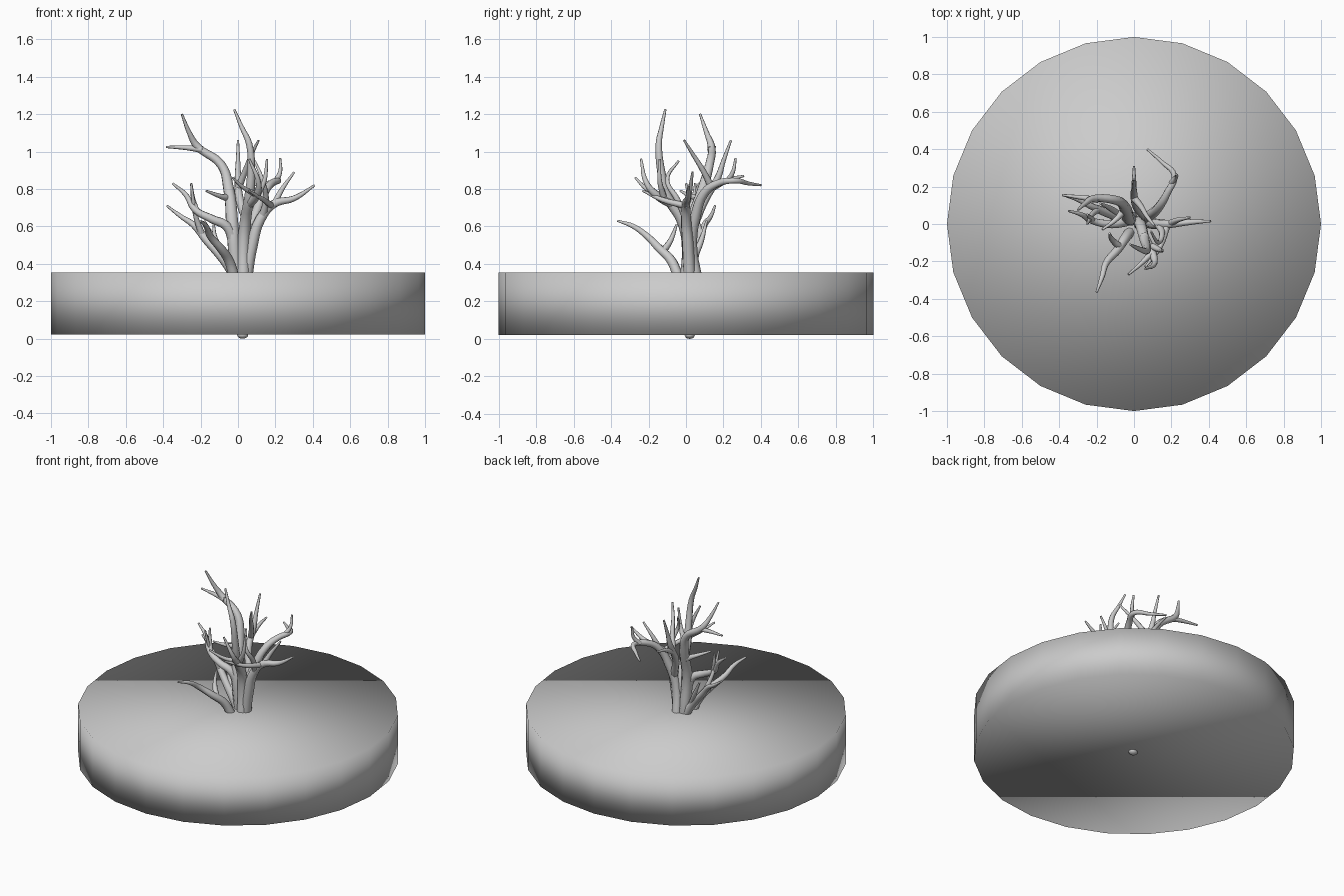
import bpy, math

# Round slab, 24 sides, softly shaded over its rim
bpy.ops.mesh.primitive_cylinder_add(vertices=24, radius=1.0, depth=0.333,
                                    location=(0, 0, 0.1875))
slab = bpy.context.object
slab.name = "round_base"
bpy.ops.object.shade_smooth()


def branch_group(name, paths):
    """Tapered branches; every path point is (x, y, z, radius)."""
    cu = bpy.data.curves.new(name, 'CURVE')
    cu.dimensions = '3D'
    cu.bevel_depth = 1.0
    cu.bevel_resolution = 2
    cu.resolution_u = 5
    cu.use_fill_caps = True
    for path in paths:
        sp = cu.splines.new('BEZIER')
        sp.bezier_points.add(len(path) - 1)
        for bp, (x, y, z, r) in zip(sp.bezier_points, path):
            bp.co = (x, y, z)
            bp.radius = r
            bp.handle_left_type = bp.handle_right_type = 'AUTO'
    ob = bpy.data.objects.new(name, cu)
    bpy.context.collection.objects.link(ob)
    bpy.ops.object.select_all(action='DESELECT')
    ob.select_set(True)
    bpy.context.view_layer.objects.active = ob
    bpy.ops.object.convert(target='MESH')
    bpy.ops.object.shade_smooth()
    return ob


T = 0.006  # tip radius

# Root stub poking through the underside
bpy.ops.mesh.primitive_uv_sphere_add(segments=12, ring_count=8, radius=0.03,
                                     location=(0.025, 0.02, 0.02))
root = bpy.context.object
root.name = "root_stub"
root.scale = (1, 0.9, 0.67)
bpy.ops.object.shade_smooth()

# Tall stem leaning left at the top
branch_group("tall_left_stem", [
    [(0.02, 0.02, 0.04, .03), (-0.01, 0.03, 0.36, .036), (-0.03, 0.03, 0.6, .035), (-0.05, 0.09, 0.8, .03),
     (-0.09, 0.125, 0.93, .024), (-0.22, 0.135, 1.03, .02), (-0.26, 0.11, 1.1, .013), (-0.3, 0.075, 1.2, T)],
    [(-0.19, 0.13, 1.01, .018), (-0.27, 0.14, 1.02, .013), (-0.385, 0.155, 1.025, T)],
    [(-0.05, 0.08, 0.75, .022), (-0.09, 0.03, 0.76, .014), (-0.17, -0.03, 0.79, T)],
])

# Tall stem toward the front
branch_group("tall_front_stem", [
    [(0.03, 0.0, 0.3, .035), (0.03, 0.01, 0.5, .033), (0.04, -0.02, 0.63, .03), (0.06, -0.1, 0.76, .026),
     (0.07, -0.13, 0.88, .022), (0.06, -0.145, 1.04, .017), (0.02, -0.13, 1.13, .012), (-0.02, -0.11, 1.225, T)],
    [(0.05, -0.06, 0.71, .025), (0.1, -0.16, 0.77, .022), (0.11, -0.21, 0.83, .015), (0.06, -0.24, 0.96, T)],
    [(0.1, -0.15, 0.77, .018), (0.04, -0.21, 0.8, .012), (-0.03, -0.27, 0.86, T)],
    [(0.1, -0.12, 0.76, .018), (0.14, -0.14, 0.84, .013), (0.155, -0.14, 0.96, T)],
])

# Stem spreading to the right
branch_group("right_stem", [
    [(0.04, 0.02, 0.3, .034), (0.075, 0.01, 0.5, .032), (0.12, 0.0, 0.64, .028), (0.19, 0.0, 0.72, .023),
     (0.3, 0.01, 0.75, .016), (0.41, 0.015, 0.82, T)],
    [(0.19, 0.0, 0.71, .02), (0.23, 0.02, 0.79, .014), (0.3, 0.035, 0.89, T)],
    [(0.13, 0.0, 0.65, .022), (0.15, -0.05, 0.75, .016), (0.13, -0.1, 0.85, .011), (0.09, -0.04, 0.95, T)],
    [(0.18, 0.0, 0.71, .018), (0.14, -0.12, 0.74, .014), (0.06, -0.23, 0.79, T)],
])

# Stem reaching to the back
branch_group("back_stem", [
    [(0.03, 0.06, 0.3, .032), (0.05, 0.03, 0.5, .03), (0.09, 0.05, 0.65, .028), (0.14, 0.1, 0.78, .024),
     (0.18, 0.17, 0.83, .02), (0.215, 0.26, 0.845, .016), (0.15, 0.33, 0.83, .011), (0.07, 0.4, 0.82, T)],
    [(0.2, 0.22, 0.84, .016), (0.225, 0.25, 0.89, .011), (0.225, 0.265, 0.965, T)],
    [(0.06, 0.04, 0.6, .024), (0.01, 0.1, 0.74, .022), (0.0, 0.17, 0.86, .018), (0.0, 0.2, 0.95, .012),
     (0.0, 0.24, 1.06, T)],
    [(0.0, 0.15, 0.81, .017), (0.0, 0.23, 0.85, .012), (0.0, 0.31, 0.87, T)],
    [(0.0, 0.14, 0.8, .02), (0.04, 0.09, 0.9, .015), (0.07, 0.04, 0.98, .011), (0.11, -0.01, 1.06, T)],
])

# Mid-height branches on the left
branch_group("left_branches", [
    [(-0.02, 0.03, 0.5, .03), (-0.06, 0.01, 0.6, .027), (-0.14, 0.0, 0.64, .023), (-0.23, 0.02, 0.69, .018),
     (-0.28, 0.05, 0.77, .013), (-0.35, 0.07, 0.83, T)],
    [(-0.22, 0.02, 0.68, .016), (-0.24, 0.04, 0.75, .011), (-0.25, 0.05, 0.83, T)],
])

# Low branches on the left
branch_group("low_left_branches", [
    [(-0.01, 0.03, 0.33, .03), (-0.08, 0.04, 0.43, .027), (-0.17, 0.07, 0.53, .023), (-0.24, 0.1, 0.61, .017),
     (-0.3, 0.13, 0.65, .012), (-0.38, 0.155, 0.71, T)],
    [(-0.19, 0.08, 0.55, .019), (-0.225, 0.05, 0.65, .013), (-0.24, 0.02, 0.74, .01), (-0.25, 0.0, 0.83, T)],
    [(-0.07, 0.04, 0.43, .02), (-0.12, 0.08, 0.52, .015), (-0.18, 0.11, 0.63, T)],
])

# Low branch at the front
branch_group("low_front_branch", [
    [(-0.02, -0.04, 0.33, .028), (-0.05, -0.08, 0.42, .026), (-0.09, -0.14, 0.48, .023),
     (-0.15, -0.21, 0.55, .018), (-0.17, -0.28, 0.6, .014), (-0.2, -0.365, 0.63, T)],
    [(-0.08, -0.12, 0.47, .02), (-0.12, -0.08, 0.53, .014), (-0.13, -0.05, 0.61, T)],
])
